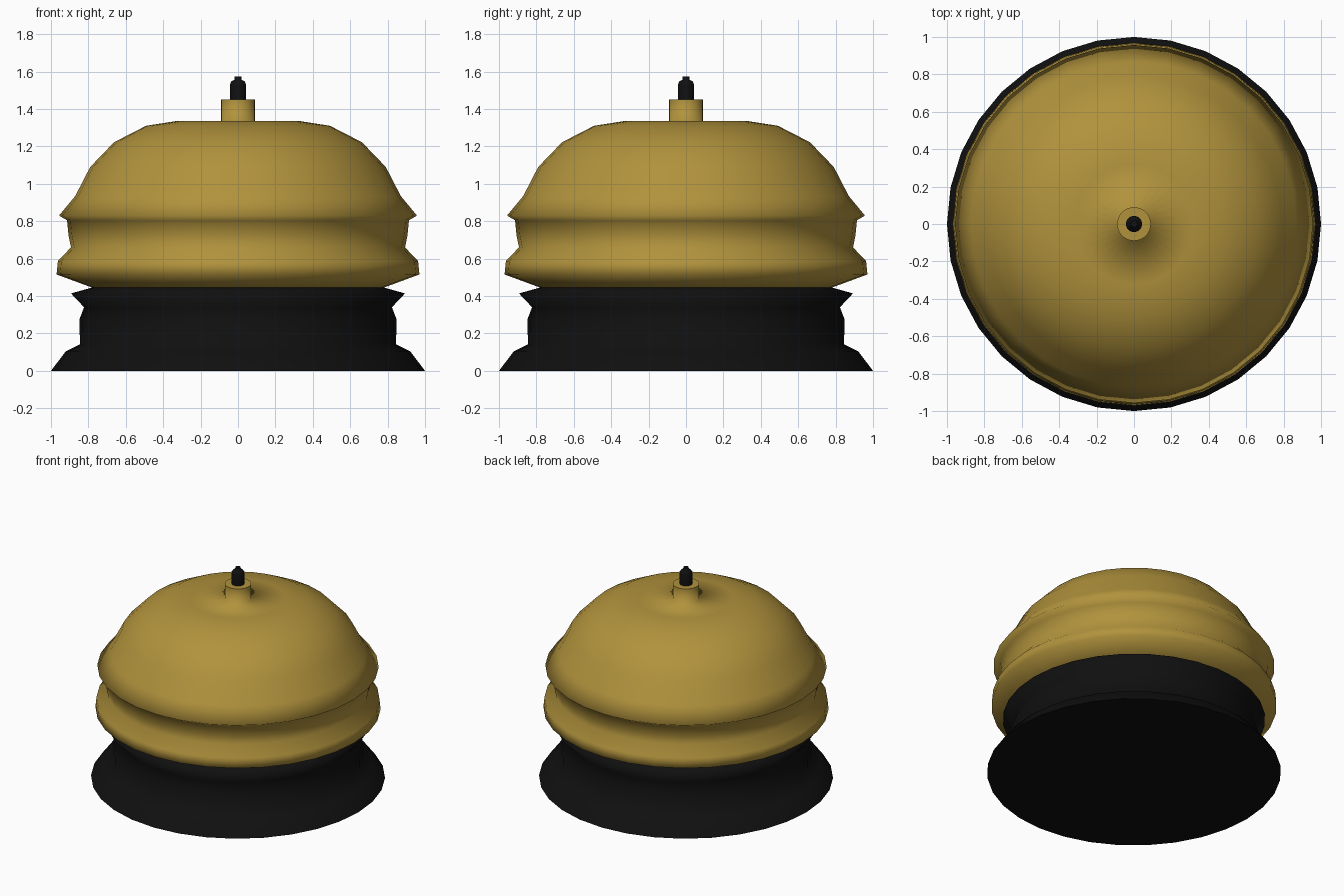
import bpy, bmesh, math

if "Cube" in bpy.data.objects:
    bpy.data.objects.remove(bpy.data.objects["Cube"])

def material(name, rgb):
    m = bpy.data.materials.new(name)
    m.diffuse_color = (*rgb, 1)
    m.use_nodes = True
    m.node_tree.nodes["Principled BSDF"].inputs["Base Color"].default_value = m.diffuse_color
    return m

brass = material("brass", (0.44, 0.29, 0.046))
black = material("black", (0.005, 0.005, 0.005))

def lathe(name, profile, mat, sides=32, cap_bottom=False, cap_top=False):
    """Smooth surface of revolution from (radius, z) points, with flat caps."""
    bm = bmesh.new()
    rings = []
    for r, z in profile:
        rings.append([bm.verts.new((r * math.cos(2 * math.pi * i / sides),
                                    r * math.sin(2 * math.pi * i / sides), z))
                      for i in range(sides)])
    for a, b in zip(rings, rings[1:]):
        for i in range(sides):
            j = (i + 1) % sides
            bm.faces.new((a[i], a[j], b[j], b[i])).smooth = True
    caps = []
    if cap_bottom:
        caps.append(bm.faces.new(rings[0][::-1]))
    if cap_top:
        caps.append(bm.faces.new(rings[-1]))
    for f in caps:
        f.smooth = False
        for e in f.edges:
            e.smooth = False
    mesh = bpy.data.meshes.new(name)
    bm.to_mesh(mesh)
    bm.free()
    mesh.materials.append(mat)
    ob = bpy.data.objects.new(name, mesh)
    bpy.context.collection.objects.link(ob)
    return ob

# Flared black foot with a waist
lathe("base", [(1.0, 0), (0.92, 0.105), (0.845, 0.142), (0.848, 0.275),
               (0.823, 0.34), (0.893, 0.414), (0.78, 0.445)],
      black, cap_bottom=True)

# Brass bell with two rims and a collar on top
lathe("bell", [(0.78, 0.445), (0.97, 0.515), (0.963, 0.587), (0.893, 0.66),
               (0.906, 0.725), (0.914, 0.805), (0.957, 0.83), (0.87, 0.935),
               (0.79, 1.09), (0.663, 1.222), (0.492, 1.31), (0.32, 1.337),
               (0.09, 1.337), (0.09, 1.45)],
      brass, cap_top=True)

# Push button
lathe("button", [(0.043, 1.45), (0.043, 1.53), (0.037, 1.547), (0.02, 1.556),
                 (0.018, 1.573)],
      black, cap_top=True)
